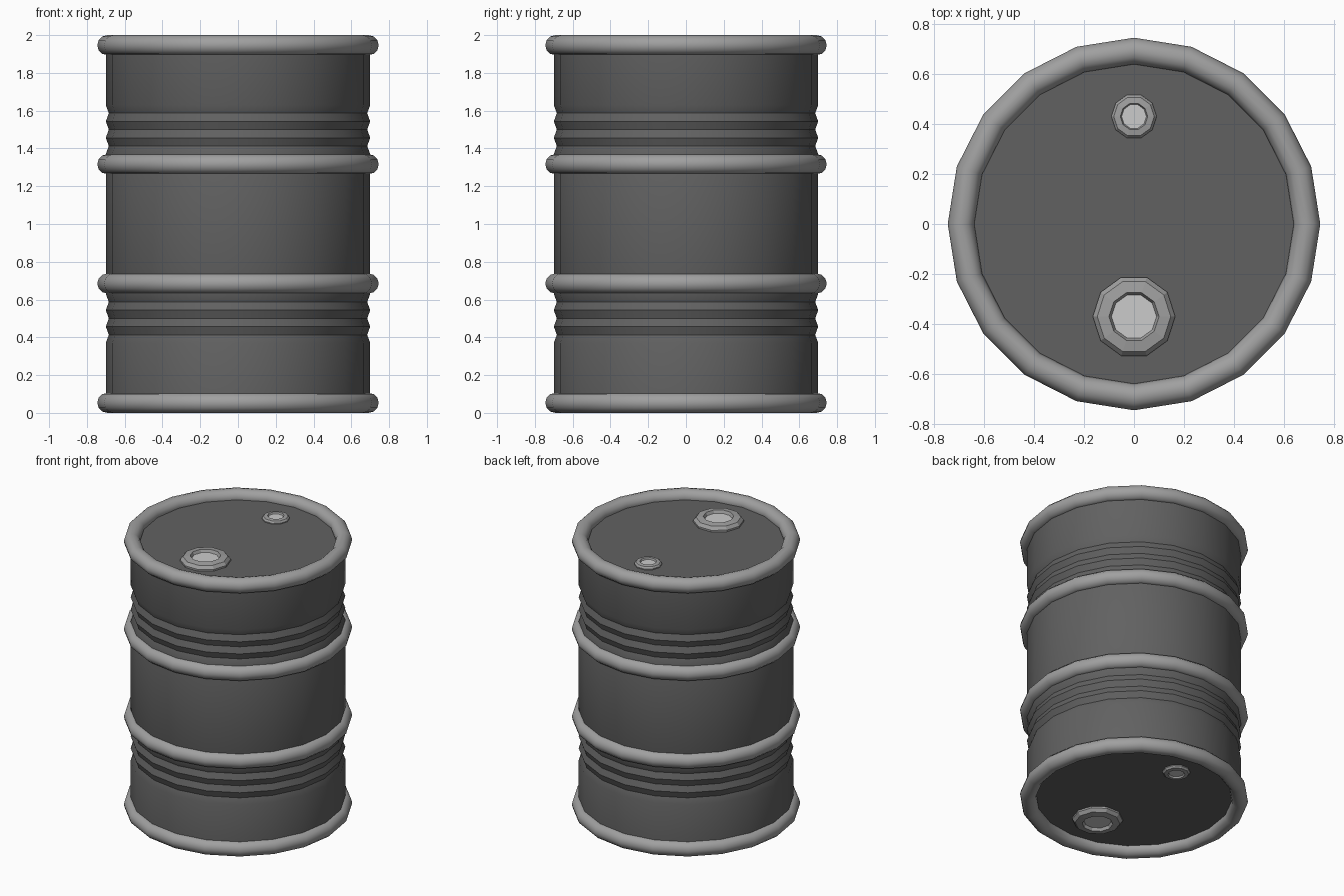
import bpy, bmesh
from math import sin, cos, pi, radians

if "Cube" in bpy.data.objects:
    bpy.data.objects.remove(bpy.data.objects["Cube"])


def material(name, v):
    m = bpy.data.materials.new(name)
    m.diffuse_color = (v, v, v, 1)
    m.use_nodes = True
    m.node_tree.nodes["Principled BSDF"].inputs["Base Color"].default_value = m.diffuse_color
    return m


DARK = material("dark_grey", 0.12)
MID = material("mid_grey", 0.35)
LIGHT = material("light_grey", 0.55)


def lathe(name, profile, sides, mat, closed=False, loc=(0, 0, 0), smooth=None):
    """Spin an (r, z) profile round z; r = 0 ends become poles."""
    bm = bmesh.new()
    rings = []
    for r, z in profile:
        if r == 0:
            rings.append([bm.verts.new((0, 0, z))] * sides)
        else:
            rings.append([bm.verts.new((r * cos(2 * pi * i / sides),
                                        r * sin(2 * pi * i / sides), z))
                          for i in range(sides)])
    pairs = list(zip(rings, rings[1:]))
    if closed:
        pairs.append((rings[-1], rings[0]))
    for a, b in pairs:
        for i in range(sides):
            j = (i + 1) % sides
            quad = dict.fromkeys((a[i], a[j], b[j], b[i]))
            bm.faces.new(list(quad))
    bmesh.ops.recalc_face_normals(bm, faces=bm.faces)
    me = bpy.data.meshes.new(name)
    bm.to_mesh(me)
    bm.free()
    me.materials.append(mat)
    ob = bpy.data.objects.new(name, me)
    ob.location = loc
    bpy.context.collection.objects.link(ob)
    if smooth:
        bpy.ops.object.select_all(action='DESELECT')
        ob.select_set(True)
        bpy.context.view_layer.objects.active = ob
        bpy.ops.object.shade_smooth_by_angle(angle=radians(smooth))
    return ob


# Drum body with three pinched grooves near each end, and flat lids
R, PINCH, LID = 0.70, 0.684, 1.94
lower = [(0, 2 - LID), (R, 2 - LID)]
for k in range(3):
    lower += [(R, 0.37 + 0.087 * k), (PINCH, 0.413 + 0.087 * k)]
lower.append((R, 0.63))
upper = [(r, 2 - z) for r, z in reversed(lower)]
lathe("drum_body", lower + upper, 20, DARK, smooth=25)

# Four rounded hoops
MAJOR, MINOR = 0.692, 0.053
circle = [(MAJOR + MINOR * cos(k * pi / 6), MINOR * sin(k * pi / 6)) for k in range(12)]
for name, z in (("bottom_rim", 0.053), ("lower_hoop", 0.685),
                ("upper_hoop", 1.317), ("top_rim", 1.947)):
    lathe(name, circle, 20, MID, closed=True, loc=(0, 0, z), smooth=40)

# Large and small bungs, on the top lid and mirrored on the bottom
collar = [(0.165, -0.01), (0.165, 0.012), (0.147, 0.034), (0.10, 0.04), (0.09, 0.02)]
for size, s, y in (("large", 1.0, -0.37), ("small", 0.55, 0.43)):
    for end, z, d in (("top", LID, 1), ("bottom", 2 - LID, -1)):
        prof = [(r * s, h * s * d) for r, h in collar]
        lathe(f"{size}_bung_collar_{end}", prof, 10, MID, loc=(0, y, z))
        plug = [(0, 0), (0.09 * s, 0), (0.09 * s, 0.02 * s * d), (0, 0.02 * s * d)]
        lathe(f"{size}_bung_plug_{end}", plug, 10, LIGHT, loc=(0, y, z))
